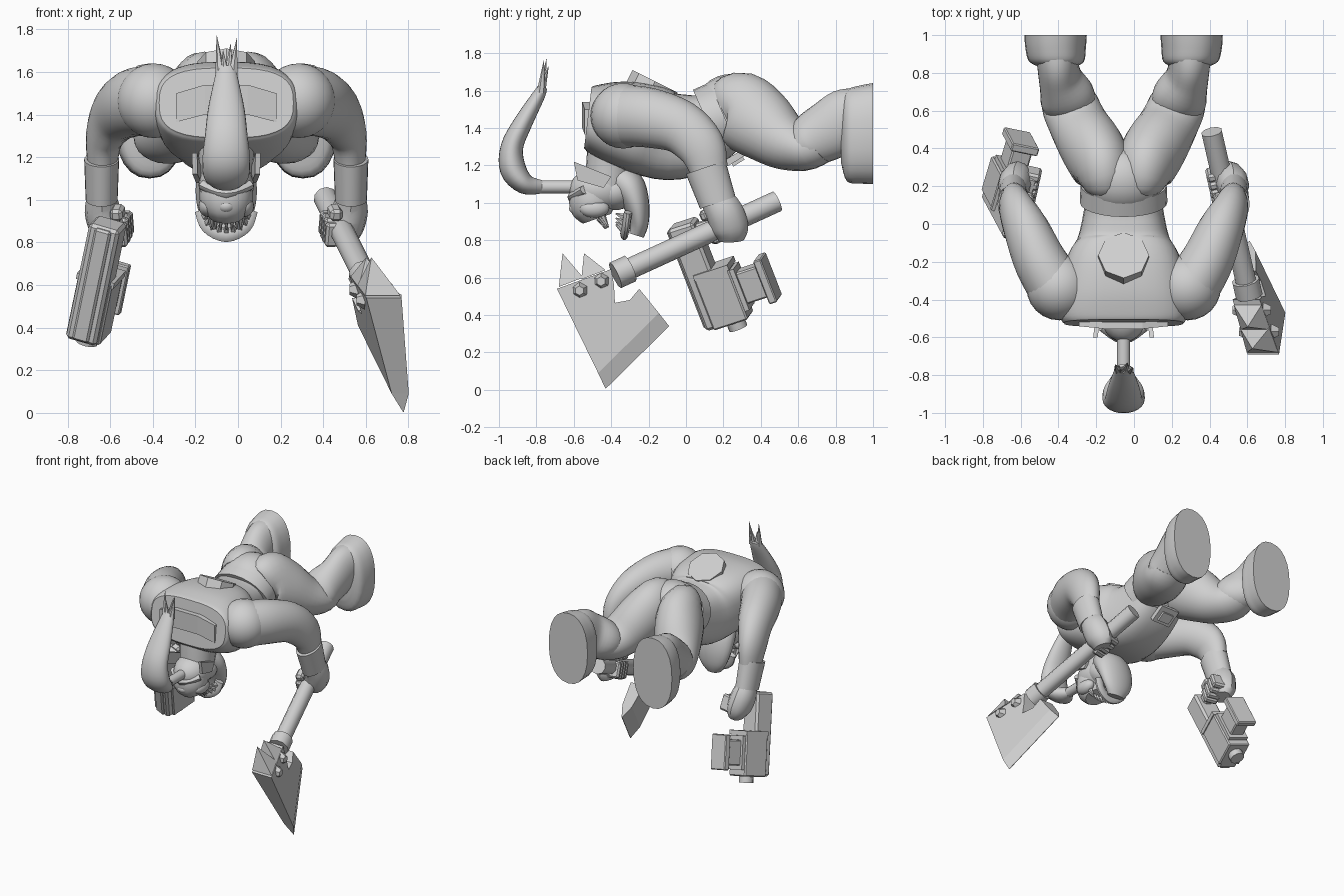
import bpy, bmesh, math
from mathutils import Vector as V, Matrix

if "Cube" in bpy.data.objects:
    bpy.data.objects.remove(bpy.data.objects["Cube"])

CX = -0.055  # body centre line
grey = bpy.data.materials.new("plain grey")
grey.diffuse_color = (0.63, 0.63, 0.63, 1)
grey.use_nodes = True
grey.node_tree.nodes["Principled BSDF"].inputs["Base Color"].default_value = grey.diffuse_color


def finish(name, bm, smooth=None):
    bmesh.ops.recalc_face_normals(bm, faces=bm.faces)
    me = bpy.data.meshes.new(name)
    bm.to_mesh(me)
    bm.free()
    me.materials.append(grey)
    ob = bpy.data.objects.new(name, me)
    bpy.context.collection.objects.link(ob)
    if smooth:
        bpy.ops.object.select_all(action='DESELECT')
        ob.select_set(True)
        bpy.context.view_layer.objects.active = ob
        bpy.ops.object.shade_smooth_by_angle(angle=math.radians(smooth))
    return ob


def spline(a, b, c, d, t):
    return 0.5 * (2*b + (c-a)*t + (2*a-5*b+4*c-d)*t*t + (3*b-a-3*c+d)*t**3)


def loft(name, st, seg=24, steps=4, power=2.0, ref=(1, 0, 0), smooth=45, square=None):
    """Skin rings along stations (x, y, z, half width, half depth)."""
    n, rows = len(st), []
    for i in range(n - 1):
        q = [st[max(i-1, 0)], st[i], st[i+1], st[min(i+2, n-1)]]
        for k in range(steps):
            rows.append([spline(*v, k / steps) for v in zip(*q)])
    rows.append(list(st[-1]))
    bm, rings = bmesh.new(), []
    for i, r in enumerate(rows):
        t = (V(rows[min(i+1, len(rows)-1)][:3]) - V(rows[max(i-1, 0)][:3])).normalized()
        t = V(square).normalized() if square else t
        s = (V(ref) - t * V(ref).dot(t)).normalized()
        u = t.cross(s)
        ring = []
        for k in range(seg):
            a = 2 * math.pi * k / seg
            c, d = math.cos(a), math.sin(a)
            c, d = [math.copysign(abs(w) ** (2 / power), w) for w in (c, d)]
            ring.append(bm.verts.new(V(r[:3]) + s * c * r[3] + u * d * r[4]))
        rings.append(ring)
    for A, B in zip(rings, rings[1:]):
        for k in range(seg):
            bm.faces.new((A[k], A[(k+1) % seg], B[(k+1) % seg], B[k]))
    bm.faces.new(rings[0])
    bm.faces.new(rings[-1])
    return finish(name, bm, smooth)


def rod(name, p, q, r1, r2=None, seg=12, smooth=40):
    p, q = V(p), V(q)
    bm = bmesh.new()
    m = Matrix.Translation((p+q)/2) @ (q-p).to_track_quat('Z', 'Y').to_matrix().to_4x4()
    bmesh.ops.create_cone(bm, cap_ends=True, segments=seg, radius1=r1,
                          radius2=r1 if r2 is None else r2, depth=(q-p).length, matrix=m)
    return finish(name, bm, smooth)


def ball(name, c, r, smooth=60):
    bm = bmesh.new()
    bmesh.ops.create_uvsphere(bm, u_segments=24, v_segments=14, radius=1,
                              matrix=Matrix.Translation(c) @ Matrix.Diagonal((*r, 1)))
    return finish(name, bm, smooth)


def box(name, c, size, axes=((1, 0, 0), (0, 1, 0), (0, 0, 1)), bevel=0):
    bm = bmesh.new()
    rot = Matrix(axes).transposed().to_4x4()
    bmesh.ops.create_cube(bm, size=1, matrix=Matrix.Translation(c) @ rot @ Matrix.Diagonal((*size, 1)))
    if bevel:
        bmesh.ops.bevel(bm, geom=bm.edges[:], offset=bevel, segments=1, affect='EDGES')
    return finish(name, bm)


def prism(name, poly, place):
    """Plate from a flat outline; place(a, b, side) gives each corner."""
    bm = bmesh.new()
    A, B = [[bm.verts.new(place(y, z, s)) for y, z in poly] for s in (-1, 1)]
    n = len(poly)
    caps = [bm.faces.new(A), bm.faces.new(B)]
    for k in range(n):
        bm.faces.new((A[k], A[(k+1) % n], B[(k+1) % n], B[k]))
    bmesh.ops.triangulate(bm, faces=caps)
    return finish(name, bm)


# Torso, pelvis, belt
loft("torso", [(CX, .2, 1.43, .19, .17), (CX, .07, 1.375, .21, .21), (CX, -.08, 1.355, .245, .235),
               (CX, -.22, 1.395, .31, .245), (CX, -.38, 1.43, .335, .222), (CX, -.49, 1.45, .335, .185),
               (CX, -.525, 1.455, .315, .165)], power=2.9, seg=36)
loft("pelvis", [(CX, .16, 1.44, .205, .175), (CX, .23, 1.475, .215, .21), (CX, .3, 1.48, .17, .19),
                (CX, .36, 1.46, .07, .1)])
loft("belt", [(CX, .115, 1.425, .232, .195), (CX, .205, 1.46, .228, .2)], steps=2, square=(0, .92, .4))
bk = ((1, 0, 0), (0, .85, .53), (0, -.53, .85))
box("belt_buckle", (CX, .27, 1.245), (.15, .13, .035), bk)
box("buckle_inset", (CX, .275, 1.225), (.09, .07, .03), bk)

# Back disc and chest plate
rod("back_disc", (CX, -.2, 1.58), (CX, -.165, 1.65), .135, seg=8, smooth=None)
prism("chest_plate", [(-.235, 1.5), (-.1, 1.54), (.1, 1.54), (.235, 1.5), (.235, 1.365), (.1, 1.4),
                      (-.1, 1.4), (-.235, 1.365)],
      lambda x, z, e: (CX + x, -.54 + .3*x*x + e*.018, z))
loft("neck", [(CX, -.36, 1.42, .19, .16), (CX, -.4, 1.27, .14, .13), (CX, -.42, 1.08, .12, .12)])

# Limbs, both sides
for s, side in ((1, "left"), (-1, "right")):
    def X(rows):
        return [(CX + s*r[0], *r[1:]) for r in rows]
    loft(side + "_leg", X([(.09, .22, 1.48, .12, .17), (.11, .29, 1.495, .155, .205), (.165, .4, 1.42, .167, .195),
                           (.235, .52, 1.33, .157, .155), (.285, .63, 1.295, .15, .125),
                           (.31, .7, 1.33, .13, .13)]))
    loft(side + "_boot", X([(.285, .62, 1.30, .14, .115), (.3, .68, 1.34, .145, .145), (.335, .77, 1.39, .115, .16),
                            (.35, .86, 1.44, .11, .17), (.355, .94, 1.47, .12, .15)]))
    loft(side + "_foot", X([(.35, .83, 1.38, .09, .17), (.355, .86, 1.36, .145, .245), (.36, .93, 1.365, .16, .262),
                            (.36, 1.0, 1.37, .165, .27)]), power=2.3, square=(0, 1, 0))
    ball(side + "_shoulder", (CX + s*.34, -.335, 1.465), (.175, .175, .175))
    loft(side + "_arm", X([(.36, -.33, 1.465, .15, .165), (.44, -.2, 1.455, .14, .16), (.515, -.03, 1.405, .12, .143),
                           (.57, .08, 1.3, .09, .128), (.582, .125, 1.17, .07, .1)]))
    loft(side + "_bracer", X([(.585, .105, 1.19, .082, .112), (.585, .17, 1.0, .075, .1)]), steps=2)
    loft(side + "_wrist", X([(.585, .155, 1.03, .065, .085), (.58, .205, .95, .085, .1), (.56, .235, .86, .08, .1),
                             (.545, .24, .8, .05, .07)]), seg=12, smooth=35)
    fa = [V((.2*-s, .9, .4)).normalized(), V((s, .2, 0)).normalized()]
    fa[1] = (fa[1] - fa[0] * fa[0].dot(fa[1])).normalized()
    fa.append(fa[0].cross(fa[1]))
    for i in range(4):  # fingers curled round the grip
        c = V((CX + s*.5, .205, .865)) + fa[0] * (i - 1.5) * .045
        box(f"{side}_finger_{i}", c, (.045, .1, .135 - abs(i-1.4)*.012), fa, .012)
    box(side + "_thumb", (CX + s*.51, .12, .94), (.09, .06, .06), fa, .015)

# Head facing forward and down, jaw open
ball("skull", (CX, -.46, 1.07), (.13, .165, .12))
ball("cheek_fill", (CX, -.38, 1.06), (.125, .11, .1))
loft("upper_face", [(CX, -.49, 1.08, .12, .12), (CX, -.5, 1.0, .125, .125), (CX, -.485, .945, .1, .105),
                    (CX, -.475, .915, .075, .08)], seg=16)
loft("jaw", [(CX, -.38, 1.14, .11, .08), (CX, -.31, 1.09, .14, .09), (CX, -.265, .99, .14, .07),
             (CX, -.25, .89, .11, .05), (CX, -.265, .825, .065, .04)], seg=20)
loft("chin_rim", [(CX-.115, -.31, .95, .022, .035), (CX-.085, -.32, .875, .022, .035), (CX, -.33, .835, .022, .035),
                  (CX+.085, -.32, .875, .022, .035), (CX+.115, -.31, .95, .022, .035)], seg=10, ref=(0, 1, 0))
ball("nose", (CX, -.58, .97), (.045, .045, .035))
loft("brow", [(CX-.11, -.54, 1.07, .025, .03), (CX, -.6, 1.03, .03, .035), (CX+.11, -.54, 1.07, .025, .03)],
     seg=8, ref=(0, 0, 1))
for s in (-1, 1):
    ball("cheek", (CX + s*.085, -.49, .97), (.045, .08, .05))
    prism("ear", [(-.6, 1.22), (-.4, 1.14), (-.44, 1.08), (-.58, 1.12)],
          lambda y, z, e: (CX + s*(.125 + .12*(-.4-y) + e*.012), y, z))
for i in range(9):  # rows of teeth
    a = math.pi * (i + .5) / 9
    x, d = math.cos(a), math.sin(a)
    rod("lower_tooth", (CX + .1*x, -.33, .94 - .095*d), (CX + .085*x, -.375, .955 - .075*d),
        .02, .004, 5, None)
    rod("upper_tooth", (CX + .08*x, -.44 - .03*d, .935 - .02*d), (CX + .075*x, -.41 - .02*d, .87 - .01*d),
        .016, .003, 5, None)

# Hair tie and tall ponytail with split tips
rod("hair_tie", (CX, -.56, 1.085), (CX, -.79, 1.085), .035)
loft("ponytail", [(CX, -.77, 1.085, .035, .035), (CX, -.86, 1.10, .1, .055), (CX, -.925, 1.18, .112, .07),
                  (CX, -.93, 1.3, .1, .06), (CX, -.87, 1.43, .085, .05), (CX, -.79, 1.57, .055, .035),
                  (CX, -.765, 1.62, .045, .025)])
for x, y, z in ((-.045, -.745, 1.77), (-.015, -.77, 1.70), (.02, -.735, 1.73), (.05, -.76, 1.76)):
    rod("hair_tip", (CX + x*.6, -.775, 1.59), (CX + x, y, z), .024, .001, 6)

# Cleaver in the left hand
h0, h1 = V((.415, .47, 1.0)), V((.605, -.36, .62))
hd = (h1 - h0).normalized()
rod("cleaver_handle", h0 - hd*.02, h1, .057, seg=10)
rod("cleaver_collar", h1 - hd*.07, h1 + hd*.02, .075, seg=10)


def blade(y, z, e):
    d = max(0, ((z - .01) * .34 - (y + .43) * .33) / .474)   # distance from the cutting edge
    t = .002 + (d * .45 if d < .085 else .038 + (d - .085) * .09)
    return (.685 - .215*y - .275*z + e*t, y, z)


prism("cleaver_blade", [(-.69, .54), (-.47, .09), (-.145, .41), (-.25, .54), (-.30, .48), (-.38, .465),
                        (-.385, .56), (-.40, .645)], blade)
prism("cleaver_edge", [(-.47, .09), (-.43, .005), (-.09, .34), (-.145, .41)], blade)
for tip, a, b in (((-.66, .73), (-.68, .55), (-.55, .6)), ((-.545, .73), (-.56, .59), (-.43, .64))):
    bm = bmesh.new()
    base = [bm.verts.new(blade(*p, e)) for p, e in ((a, -1), (b, -1), (b, 1), (a, 1))]
    top = bm.verts.new((.685 - .215*tip[0] - .275*tip[1], *tip))
    bm.faces.new(base)
    for k in range(4):
        bm.faces.new((base[k], base[(k+1) % 4], top))
    finish("blade_spike", bm)
for y, z in ((-.57, .53), (-.455, .58)):
    for e in (-1, 1):
        p = V(blade(y, z, e))
        rod("blade_rivet", p - V((e*.01, 0, 0)), p + V((e*.03, 0, 0)), .047, .025, 6, None)

# Gun in the right hand, pointing down
d = V((-.19, .355, -.915)).normalized()
u = V((.27, .9, .3))
u = (u - d * d.dot(u)).normalized()
w = u.cross(d)
ax = (w, u, d)
g = V((-.61, .01, .865))


def at(a, b, c=0):
    return g + d*a + u*b + w*c


box("gun_body", at(.26, -.02), (.15, .15, .59), ax, .015)
box("gun_rear", at(.405, .05), (.17, .2, .31), ax, .008)
box("gun_rail", at(.26, -.085), (.08, .05, .57), ax, .01)
box("gun_band", at(.255, .055), (.185, .2, .03), ax)
rod("gun_muzzle", at(.5, .06), at(.605, .06), .052, seg=10)
box("gun_grip", at(.03, .13), (.07, .26, .08), ax, .015)
box("magazine_mount", at(.395, .155), (.15, .04, .24), ax)
box("gun_magazine", at(.395, .225), (.11, .2, .18), ax, .008)
box("magazine_end", at(.395, .312), (.15, .045, .25), ax, .006)
